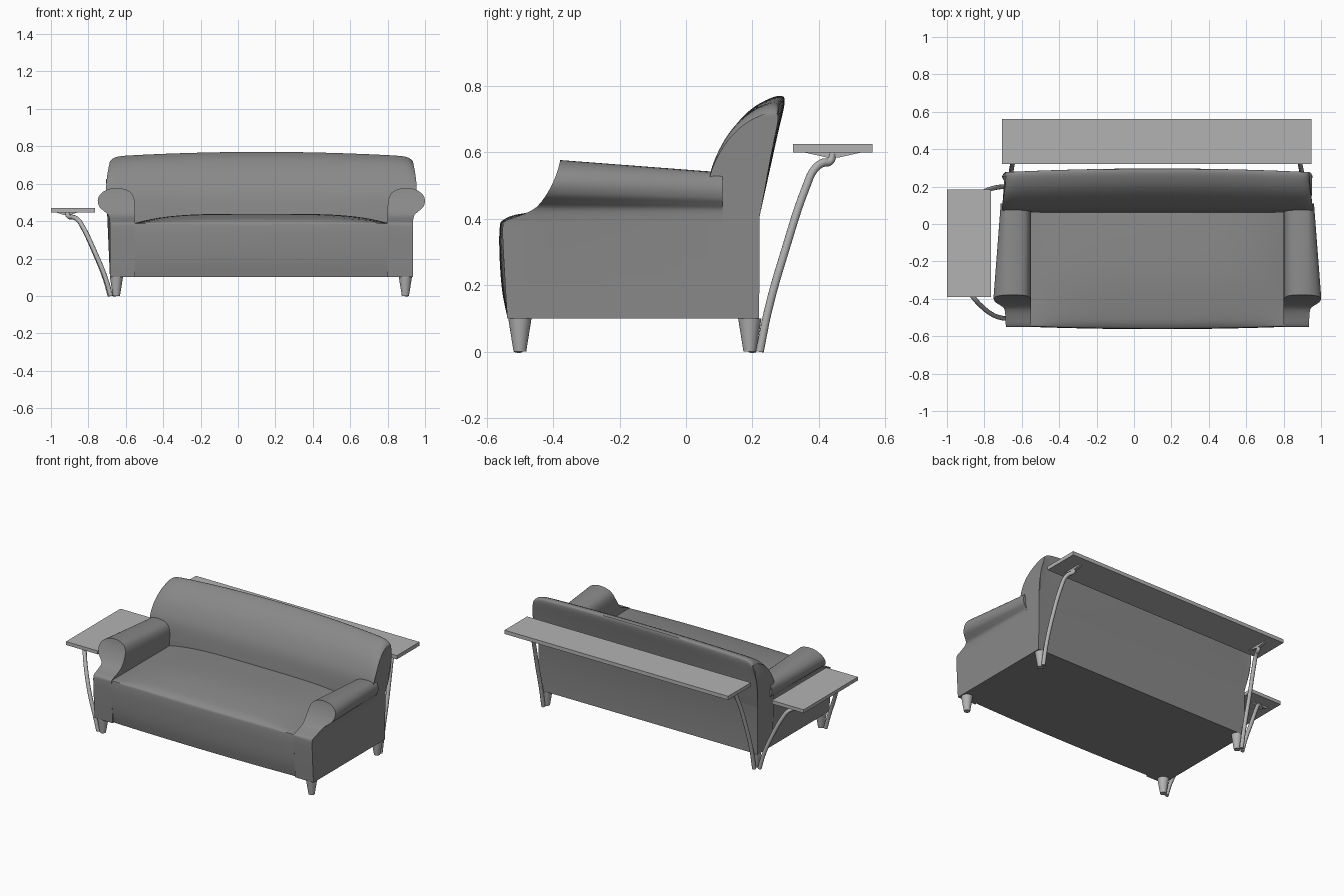
import bpy, bmesh, math
from mathutils import Vector

if "Cube" in bpy.data.objects:
    bpy.data.objects.remove(bpy.data.objects["Cube"])

CX = 0.125      # sofa centre line
BEND = 0.42     # height where the arms and back begin to shape


def material(name, grey):
    m = bpy.data.materials.new(name)
    m.use_nodes = True
    m.diffuse_color = (grey, grey, grey, 1)
    m.node_tree.nodes["Principled BSDF"].inputs["Base Color"].default_value = (grey, grey, grey, 1)
    return m


FABRIC = material("grey upholstery", 0.25)
PALE = material("pale grey", 0.45)


def activate(ob):
    bpy.ops.object.select_all(action='DESELECT')
    ob.select_set(True)
    bpy.context.view_layer.objects.active = ob


def smooth(ob, angle=40):
    activate(ob)
    bpy.ops.object.shade_smooth_by_angle(angle=math.radians(angle))


def loft(name, rings, mat):
    """Skin equal closed rings and cap both ends."""
    bm = bmesh.new()
    loops = [[bm.verts.new(p) for p in ring] for ring in rings]
    n = len(loops[0])
    for a, b in zip(loops, loops[1:]):
        for i in range(n):
            j = (i + 1) % n
            bm.faces.new((a[i], a[j], b[j], b[i]))
    bm.faces.new(loops[0])
    bm.faces.new(loops[-1])
    bmesh.ops.recalc_face_normals(bm, faces=bm.faces)
    me = bpy.data.meshes.new(name)
    bm.to_mesh(me)
    bm.free()
    me.materials.append(mat)
    ob = bpy.data.objects.new(name, me)
    bpy.context.collection.objects.link(ob)
    return ob


def spline(pts, steps=4):
    """Catmull-Rom curve through 2D points."""
    p = [Vector(q) for q in [pts[0]] + pts + [pts[-1]]]
    out = []
    for a, b, c, d in zip(p, p[1:], p[2:], p[3:]):
        for k in range(steps):
            t = k / steps
            out.append(0.5 * (2*b + (c - a)*t + (2*a - 5*b + 4*c - d)*t*t + (3*b - a - 3*c + d)*t**3))
    return out + [p[-1]]


def box(name, lo, hi, mat):
    ring = [(lo[0], lo[1]), (hi[0], lo[1]), (hi[0], hi[1]), (lo[0], hi[1])]
    return loft(name, [[(x, y, z) for x, y in ring] for z in (lo[2], hi[2])], mat)


# Seat and base: side profile swept across, crowned towards the middle
seat_side = spline([(-0.537, 0.1), (-0.553, 0.18), (-0.561, 0.28), (-0.561, 0.37), (-0.548, 0.398),
                    (-0.48, 0.418), (-0.25, 0.439), (0.1, 0.425)]) + [Vector((0.1, 0.1))]
rings = []
for i in range(33):
    s = i / 16 - 1
    rings.append([(CX + 0.675 * s, y + (0.012 * s * s if y < -0.5 else 0),
                   z if z < 0.39 else 0.39 + (z - 0.39) * (1 - s**4)) for y, z in seat_side])
smooth(loft("seat", rings, FABRIC))

# Backrest: leaning rolled section, with a crowned top and rounded ends
back_side = [Vector((0.22, 0.1))] + spline([(0.222, 0.41), (0.242, 0.5), (0.275, 0.65), (0.297, 0.75),
             (0.283, 0.77), (0.24, 0.757), (0.19, 0.725), (0.14, 0.67), (0.1, 0.6), (0.076, 0.53),
             (0.062, 0.42)]) + [Vector((0.062, 0.1))]
rings = []
for i in range(49):
    s = math.sin((i / 24 - 1) * math.pi / 2)
    top = 0.77 - 0.025 * s * s - 0.025 * s**40
    k = (top - BEND) / (0.77 - BEND)
    ring = []
    for y, z in back_side:
        h = max(0, z - BEND)
        ring.append((CX + s * (0.81 + 0.02 * math.sin(math.pi * min(1, h / 0.35))),
                     y - 0.06 * h * s * s, z - h * (1 - k)))
    rings.append(ring)
smooth(loft("backrest", rings, FABRIC))

# Arms: rolled section narrowing backwards, front scooped away
arm_front = [Vector((0.675, 0.1))] + spline([(0.675, 0.38), (0.676, 0.49), (0.69, 0.542), (0.72, 0.567),
             (0.77, 0.577), (0.82, 0.57), (0.86, 0.545), (0.875, 0.51), (0.865, 0.475), (0.84, 0.452),
             (0.817, 0.43), (0.81, 0.39)]) + [Vector((0.81, 0.1))]
arm_side = [Vector((-0.535, 0.05))] + spline([(-0.538, 0.1), (-0.547, 0.25), (-0.552, 0.37), (-0.542, 0.394),
            (-0.5, 0.41), (-0.45, 0.435), (-0.41, 0.49), (-0.385, 0.55), (-0.375, 0.6)], 3) \
            + [Vector((-0.375, 0.7)), Vector((0.11, 0.7)), Vector((0.11, 0.05))]
for side, label in ((1, "left"), (-1, "right")):
    rings = []
    for y in (-0.62, -0.38, -0.2, 0, 0.15):
        t = max(0, (y + 0.38) / 0.455)
        rings.append([(CX + side * (d - 0.035 * t * max(0, (d - 0.81) / 0.065)), y,
                       z - 0.22 * t * max(0, z - BEND)) for d, z in arm_front])
    arm = loft(label + "_arm", rings, FABRIC)
    cutter = loft("scoop_cutter", [[(CX + side * d, y, z) for y, z in arm_side] for d in (0.5, 1)], FABRIC)
    cutter.hide_render = True
    mod = arm.modifiers.new("scoop", 'BOOLEAN')
    mod.operation = 'INTERSECT'
    mod.solver = 'EXACT'
    mod.object = cutter
    activate(arm)
    bpy.ops.object.modifier_apply(modifier=mod.name)
    bpy.data.objects.remove(cutter)
    smooth(arm)

# Tapered legs
for x, sx in ((-0.65, "right"), (0.895, "left")):
    for y, sy in ((-0.5, "front"), (0.192, "back")):
        bpy.ops.mesh.primitive_cone_add(vertices=24, radius1=0.019, radius2=0.035, depth=0.1, location=(x, y, 0.05))
        leg = bpy.context.object
        leg.name = f"{sy}_{sx}_leg"
        leg.data.materials.append(PALE)
        smooth(leg)

# Table tops
box("back_table_top", (-0.705, 0.322, 0.6), (0.95, 0.562, 0.625), PALE)
box("side_table_top", (-1.0, -0.39, 0.447), (-0.765, 0.185, 0.47), PALE)

# Bent tube supports: reach outward and height fractions along the tube
BENT = [(0, 0), (0.12, 0.22), (0.34, 0.51), (0.64, 0.85), (0.74, 0.93), (0.85, 0.965), (0.96, 0.975), (1, 1.02)]


def support(name, foot, end, outward):
    foot, end = Vector(foot), Vector(end)
    cu = bpy.data.curves.new(name, 'CURVE')
    cu.dimensions = '3D'
    cu.bevel_depth = 0.0125
    cu.bevel_resolution = 3
    cu.resolution_u = 6
    cu.use_fill_caps = True
    sp = cu.splines.new('BEZIER')
    sp.bezier_points.add(len(BENT) - 1)
    for bp, (reach, rise) in zip(sp.bezier_points, BENT):
        p = foot.copy()
        for axis in (0, 1):
            r = reach if axis == outward else reach**2
            p[axis] += (end[axis] - foot[axis]) * r
        p.z = end.z * rise
        bp.co = p
        bp.handle_left_type = bp.handle_right_type = 'AUTO'
    cu.materials.append(PALE)
    ob = bpy.data.objects.new(name, cu)
    bpy.context.collection.objects.link(ob)
    activate(ob)
    bpy.ops.object.convert(target='MESH')
    smooth(bpy.context.object, 50)
    # Wedge bracket under the table top
    half = 0.1 if outward else 0.07
    rings = []
    for w in (-0.01, 0.01):
        ring = []
        for u, v in ((-half, 0.015), (-0.015, -0.004), (0.015, -0.004), (half, 0.015)):
            p = end + Vector((0, 0, v))
            p[outward] += u
            p[1 - outward] += w
            ring.append(p)
        rings.append(ring)
    loft(name + "_bracket", rings, PALE)


support("back_table_left_support", (0.9, 0.222, 0), (0.84, 0.442, 0.588), 1)
support("back_table_right_support", (-0.66, 0.222, 0), (-0.61, 0.442, 0.588), 1)
support("side_table_back_support", (-0.685, 0.2, 0), (-0.915, 0.1, 0.436), 0)
support("side_table_front_support", (-0.68, -0.505, 0), (-0.915, -0.31, 0.436), 0)
